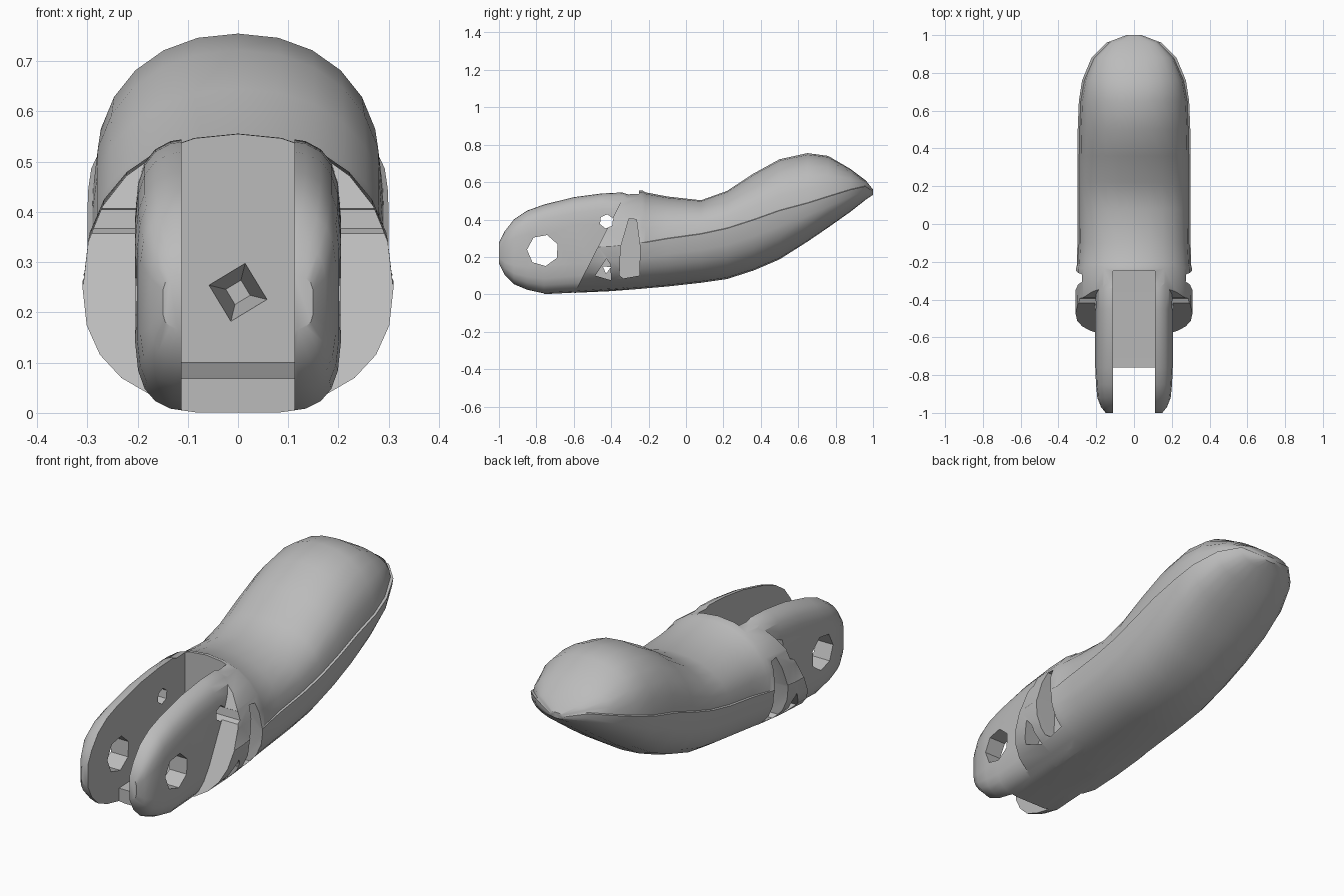
import bpy, bmesh, math
from mathutils import Vector

if "Cube" in bpy.data.objects:
    bpy.data.objects.remove(bpy.data.objects["Cube"])

grey = bpy.data.materials.new("grey plastic")
grey.use_nodes = True
COLOUR = (0.5, 0.5, 0.5, 1)
grey.diffuse_color = COLOUR
grey.node_tree.nodes["Principled BSDF"].inputs["Base Color"].default_value = COLOUR


def make_object(name, bm):
    bmesh.ops.recalc_face_normals(bm, faces=bm.faces[:])
    mesh = bpy.data.meshes.new(name)
    bm.to_mesh(mesh)
    bm.free()
    mesh.materials.append(grey)
    obj = bpy.data.objects.new(name, mesh)
    bpy.context.collection.objects.link(obj)
    return obj


def arc(y, width, middle, height, power, angles):
    """Superelliptic arc in the xz plane."""
    pts = []
    for a in angles:
        c, s = math.cos(a), math.sin(a)
        x = math.copysign(abs(c) ** (2 / power), c) * width
        z = math.copysign(abs(s) ** (2 / power), s) * height
        pts.append(Vector((x, y, middle + z)))
    return pts


def loft(rings):
    """Skin closed rings of equal length and cap both ends."""
    bm = bmesh.new()
    rows = [[bm.verts.new(p) for p in ring] for ring in rings]
    n = len(rows[0])
    for a, b in zip(rows, rows[1:]):
        for i in range(n):
            j = (i + 1) % n
            bm.faces.new((a[i], a[j], b[j], b[i]))
    bm.faces.new(rows[0])
    bm.faces.new(rows[-1])
    return bm


def prism(name, outline, x0, x1):
    """Extrude a (y, z) outline along x."""
    return make_object(name, loft([[Vector((x, y, z)) for y, z in outline] for x in (x0, x1)]))


def polygon(y, z, radius, sides, turn=0.0):
    steps = [turn + math.tau * i / sides for i in range(sides)]
    return [(y + radius * math.cos(a), z + radius * math.sin(a)) for a in steps]


def combine(target, tool, operation):
    mod = target.modifiers.new("combine", 'BOOLEAN')
    mod.operation = operation
    mod.solver = 'EXACT'
    mod.object = tool
    bpy.context.view_layer.objects.active = target
    bpy.ops.object.modifier_apply(modifier=mod.name)
    bpy.data.objects.remove(tool)


# Fingertip shell: y, bottom, seam height, top, half width, ledge at the seam
shell_stations = [
    (-0.62, 0.010, 0.25, 0.535, 0.310, 0.002),
    (-0.40, 0.020, 0.26, 0.548, 0.310, 0.002),
    (-0.235, 0.033, 0.28, 0.556, 0.307, 0.002),
    (-0.215, 0.035, 0.28, 0.545, 0.302, 0.004),
    (-0.10, 0.045, 0.30, 0.523, 0.300, 0.008),
    (0.08, 0.065, 0.325, 0.503, 0.300, 0.010),
    (0.22, 0.085, 0.355, 0.553, 0.300, 0.010),
    (0.36, 0.130, 0.40, 0.645, 0.300, 0.010),
    (0.50, 0.190, 0.45, 0.722, 0.298, 0.010),
    (0.65, 0.285, 0.49, 0.755, 0.292, 0.010),
    (0.76, 0.360, 0.525, 0.740, 0.275, 0.012),
    (0.88, 0.445, 0.562, 0.670, 0.225, 0.015),
    (0.96, 0.508, 0.580, 0.610, 0.145, 0.015),
    (1.00, 0.535, 0.552, 0.560, 0.040, 0.010),
]
HALF = 12
upper = [math.pi * i / HALF for i in range(HALF + 1)]
lower = [math.pi + a for a in upper]
rings = []
for y, bottom, seam, top, width, ledge in shell_stations:
    rings.append(arc(y, width - ledge, seam, top - seam, 2.15, upper)
                 + arc(y, width, seam - 0.003, seam - bottom, 2.4, lower))
bm = loft(rings)

# Slanted front edge of the side guards
cut = bmesh.ops.bisect_plane(bm, geom=bm.verts[:] + bm.edges[:] + bm.faces[:],
                             plane_co=(0, -0.58, 0.04), plane_no=(0, 0.45, -0.23),
                             clear_inner=True)
rim = [e for e in cut["geom_cut"] if isinstance(e, bmesh.types.BMEdge)]
bmesh.ops.holes_fill(bm, edges=rim)
shell = make_object("fingertip", bm)

# Knuckle core: y, bottom, top, half width
core_stations = [
    (-1.00, 0.16, 0.28, 0.15), (-0.97, 0.10, 0.34, 0.175),
    (-0.92, 0.05, 0.405, 0.195), (-0.85, 0.02, 0.452, 0.202),
    (-0.76, 0.0, 0.485, 0.206), (-0.60, 0.008, 0.525, 0.206),
    (-0.45, 0.018, 0.545, 0.206), (-0.34, 0.025, 0.55, 0.206),
    (-0.20, 0.045, 0.50, 0.19),
]
around = [math.tau * (i + 0.5) / 24 for i in range(24)]
core = make_object("knuckle_core", loft([
    arc(y, w, (b + t) / 2, (t - b) / 2, 4.5, around) for y, b, t, w in core_stations]))
combine(shell, core, 'UNION')

# Slot between the fork arms, leaving a floor web
slot = prism("slot_cutter", [(-1.1, -0.1), (-0.76, -0.1), (-0.76, 0.068), (-0.70, 0.07),
                             (-0.25, 0.1), (-0.25, 0.7), (-1.1, 0.7)], -0.112, 0.112)
combine(shell, slot, 'DIFFERENCE')

# Pivot hole and small pin holes right through both arms
for y, z, radius, sides in ((-0.765, 0.235, 0.085, 7), (-0.425, 0.39, 0.038, 6),
                            (-0.425, 0.135, 0.025, 3)):
    hole = prism("hole_cutter", polygon(y, z, radius, sides, 0.4), -0.5, 0.5)
    combine(shell, hole, 'DIFFERENCE')

# Recessed windows behind each side guard
tall_window = [(-0.355, 0.10), (-0.335, 0.085), (-0.25, 0.10), (-0.245, 0.25),
               (-0.265, 0.40), (-0.305, 0.405), (-0.35, 0.25)]
low_window = [(-0.485, 0.10), (-0.40, 0.075), (-0.405, 0.16), (-0.425, 0.19)]
for side in (-1, 1):
    for outline in (tall_window, low_window):
        window = prism("window_cutter", outline, side * 0.195, side * 0.5)
        combine(shell, window, 'DIFFERENCE')

# Tapered square socket in the back wall of the slot
socket = make_object("socket_cutter", loft([
    [Vector((x, y, z)) for x, z in polygon(0, 0.24, r, 4, 1.33)]
    for y, r in ((-0.27, 0.064), (-0.10, 0.025))]))
combine(shell, socket, 'DIFFERENCE')

# Smooth shading with sharp edges kept
bpy.ops.object.select_all(action='DESELECT')
shell.select_set(True)
bpy.context.view_layer.objects.active = shell
bpy.ops.object.shade_smooth_by_angle(angle=math.radians(32))
